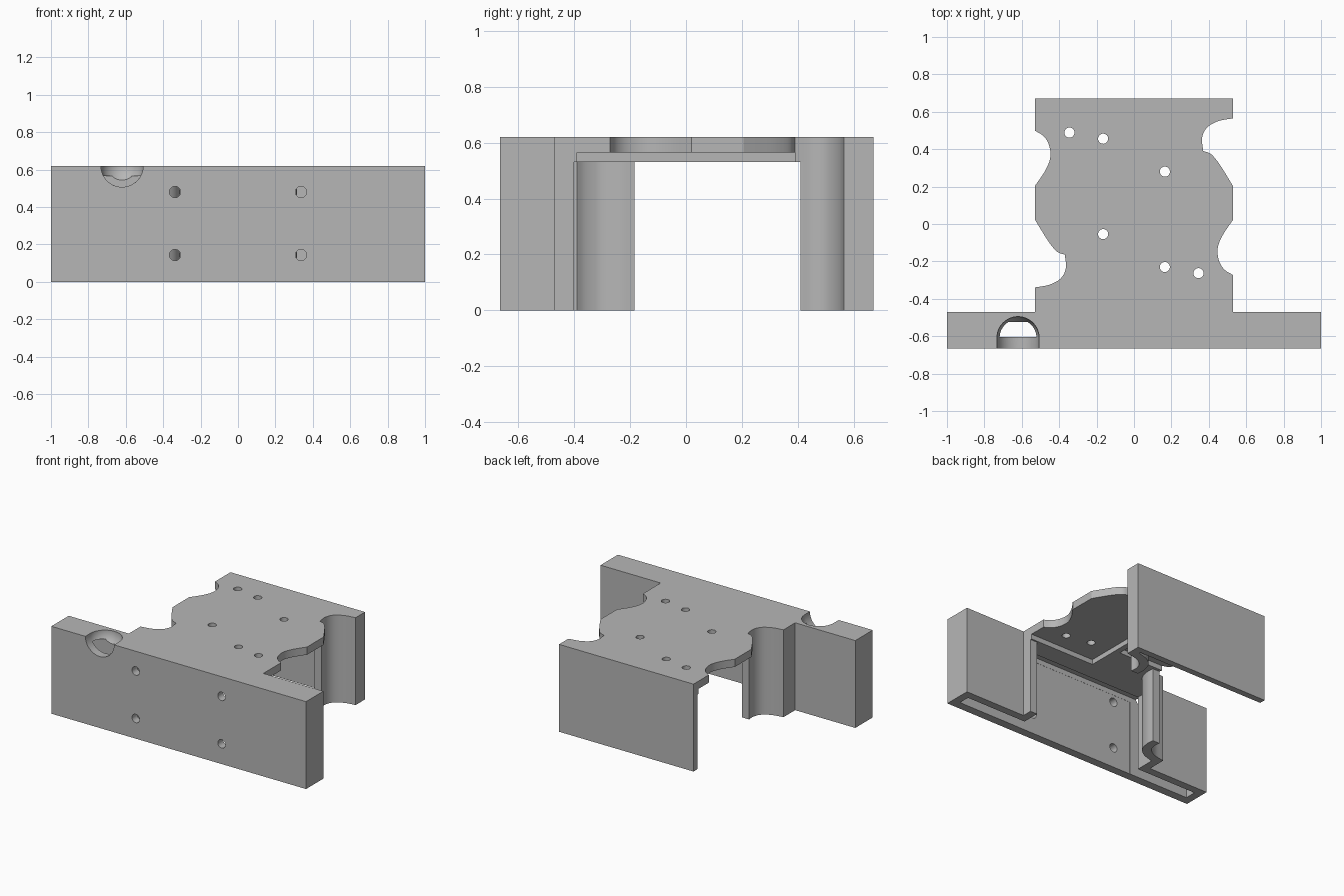
import bpy, bmesh, math
from mathutils import Vector, Matrix

if "Cube" in bpy.data.objects:
    bpy.data.objects.remove(bpy.data.objects["Cube"], do_unlink=True)

grey = bpy.data.materials.new("plain grey")
grey.use_nodes = True
grey.diffuse_color = (0.47, 0.47, 0.47, 1)
grey.node_tree.nodes["Principled BSDF"].inputs["Base Color"].default_value = grey.diffuse_color

TOP, UNDER, CEIL = 0.62, 0.53, 0.565      # plate top, plate underside, pocket ceiling
FRONT, JOIN, BACK = -0.665, -0.47, 0.67   # y of front face, front box back, rear face
HALF, WALL = 0.528, 0.055
MID = 0.113                               # y of the half-turn centre of the plate


def finish(bm, name):
    bmesh.ops.recalc_face_normals(bm, faces=bm.faces)
    me = bpy.data.meshes.new(name)
    bm.to_mesh(me)
    bm.free()
    me.materials.append(grey)
    ob = bpy.data.objects.new(name, me)
    bpy.context.collection.objects.link(ob)
    return ob


def box(name, x, y, z):
    bm = bmesh.new()
    bmesh.ops.create_cube(bm, size=1)
    for v in bm.verts:
        v.co = [(a + b) / 2 + c * (b - a) for (a, b), c in zip((x, y, z), v.co)]
    return finish(bm, name)


def prism(name, outline, z0, z1):
    bm = bmesh.new()
    face = bm.faces.new([bm.verts.new((p[0], p[1], z0)) for p in outline])
    ext = bmesh.ops.extrude_face_region(bm, geom=[face])
    verts = [g for g in ext["geom"] if isinstance(g, bmesh.types.BMVert)]
    bmesh.ops.translate(bm, verts=verts, vec=(0, 0, z1 - z0))
    return finish(bm, name)


def rod(name, centre, radius, length, along_y=False, sides=32):
    bm = bmesh.new()
    turn = Matrix.Rotation(math.pi / 2, 4, 'X') if along_y else Matrix()
    bmesh.ops.create_cone(bm, cap_ends=True, segments=sides, radius1=radius, radius2=radius,
                          depth=length, matrix=Matrix.Translation(centre) @ turn)
    return finish(bm, name)


def cut(target, cutter):
    cutter.hide_render = True
    mod = target.modifiers.new("cut", 'BOOLEAN')
    mod.operation, mod.solver, mod.object = 'DIFFERENCE', 'EXACT', cutter
    bpy.context.view_layer.objects.active = target
    bpy.ops.object.modifier_apply(modifier=mod.name)
    bpy.data.objects.remove(cutter, do_unlink=True)


def curve(points, steps=6):
    """Smooth line through the given points."""
    p = [Vector(q) for q in points]
    p = [2 * p[0] - p[1]] + p + [2 * p[-1] - p[-2]]
    out = []
    for a, b, c, d in zip(p, p[1:], p[2:], p[3:]):
        for i in range(steps):
            t = i / steps
            out.append(0.5 * (2 * b + (c - a) * t + (2 * a - 5 * b + 4 * c - d) * t * t
                              + (3 * b - a - 3 * c + d) * t ** 3))
    return out + [p[-2]]


def half_turn(points):
    return [Vector((-q[0], 2 * MID - q[1])) for q in points]


# Edge profiles of the left (+x) side, from back to front
hook = curve([(HALF, 0.565), (0.45, 0.55), (0.39, 0.515), (0.364, 0.46), (0.37, 0.39)])
slope = curve([(0.37, 0.39), (0.41, 0.375), (0.45, 0.33), (0.492, 0.265), (HALF, 0.205)])
scallop = curve([(HALF, 0.02), (0.48, -0.05), (0.452, -0.11), (0.447, -0.16),
                 (0.46, -0.21), (0.487, -0.247), (HALF, -0.272)])
side = hook + slope[1:] + scallop

# Top plate with scalloped sides, two underside pockets and screw holes
outline = [Vector((HALF, BACK))] + side + [Vector((HALF, JOIN)), Vector((-HALF, JOIN))]
outline += half_turn(side) + [Vector((-HALF, BACK))]
plate = prism("top_plate", outline, UNDER, TOP)
pocket_y = (-0.39, 0.39)
cut(plate, box("left_pocket", (0.02, 0.7), pocket_y, (0.4, CEIL)))
cut(plate, box("right_pocket", (-0.7, -0.02), [2 * MID - y for y in pocket_y[::-1]], (0.4, CEIL)))
holes = [(0.345, -0.263), (0.165, -0.23), (0.165, 0.28)]
for x, y in holes + [tuple(q) for q in half_turn(holes)]:
    cut(plate, rod("plate_hole", (x, y, TOP), 0.027, 0.4))

# Front box, open below and open behind in the middle
front = box("front_box", (-1, 1), (FRONT, JOIN), (0, TOP))
cut(front, box("slot", (-0.945, 0.945), (-0.605, -0.525), (-0.1, CEIL)))
cut(front, box("rear_opening", (-HALF + WALL, HALF - WALL), (-0.606, -0.4), (-0.1, UNDER)))
for x in (-0.337, 0.337):
    for z in (0.143, 0.48):
        cut(front, rod("front_hole", (x, FRONT, z), 0.03, 0.2, True))

# Rounded cable notch in the front box: ball end plus a run out to the front
ball = Vector((-0.62, -0.608, TOP))
bm = bmesh.new()
bmesh.ops.create_uvsphere(bm, u_segments=48, v_segments=25, radius=0.113,
                          matrix=Matrix.Translation(ball))
cut(front, finish(bm, "ball_cutter"))
cut(front, rod("run_cutter", ball - Vector((0, 0.1, 0)), 0.113, 0.2, True, 48))

# Rear wall and short front side wall
rear = box("rear_wall", (-HALF, HALF), (0.626, BACK), (0, UNDER))
cheek = box("left_front_cheek", (HALF - WALL, HALF), (JOIN, -0.4), (0, UNDER))

# Hooked corner walls following the side recesses
outer = [q for q in hook if q.y > 0.412] + [Vector((0.367, 0.41))]
inner = curve([(0.312, 0.41), (0.31, 0.47), (0.332, 0.54), (0.39, 0.59), (HALF - WALL, 0.616)])


def hooked(y_end):
    return [Vector((HALF, y_end))] + outer + inner + [Vector((HALF - WALL, y_end))]


left_hook = prism("left_rear_hook_wall", hooked(0.626), 0, UNDER)
right_hook = prism("right_front_hook_wall", half_turn(hooked(2 * MID - JOIN)), 0, UNDER)

# Smooth the curved faces, keep corners crisp
for ob in (plate, front, rear, cheek, left_hook, right_hook):
    bpy.ops.object.select_all(action='DESELECT')
    ob.select_set(True)
    bpy.context.view_layer.objects.active = ob
    bpy.ops.object.shade_smooth_by_angle(angle=math.radians(30))
